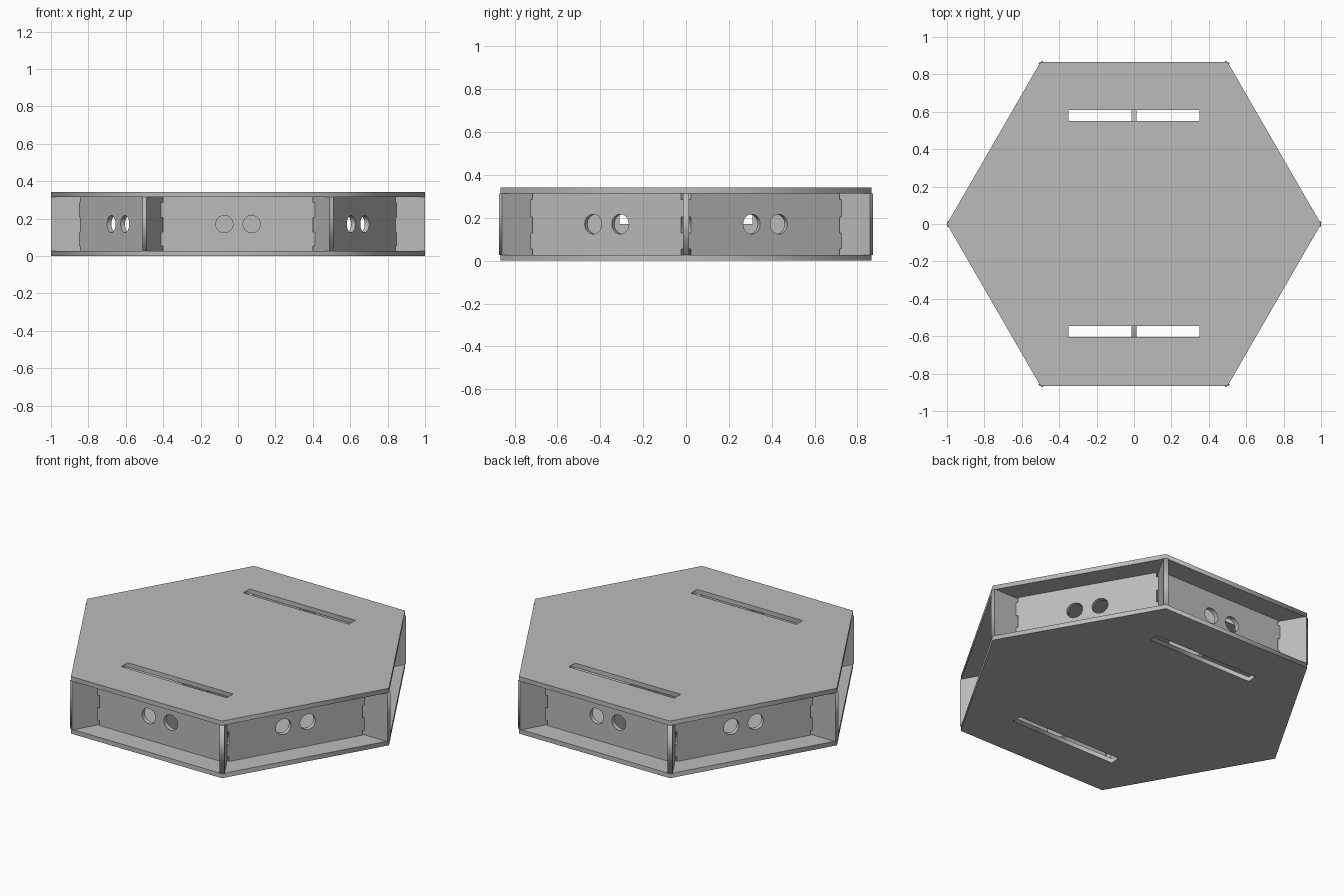
import bpy
from math import cos, sin, pi, radians
from mathutils import Matrix

cube = bpy.data.objects.get("Cube")
if cube:
    bpy.data.objects.remove(cube, do_unlink=True)

HEIGHT = 0.342
T = 0.027            # sheet thickness
APOTHEM = 0.74       # outer face of the side panels
MID = HEIGHT / 2
LOW, HIGH = T, HEIGHT - T

grey = bpy.data.materials.new("plain grey")
grey.use_nodes = True
colour = (0.5, 0.5, 0.5, 1)
grey.diffuse_color = colour
grey.node_tree.nodes["Principled BSDF"].inputs["Base Color"].default_value = colour


def rect(x0, x1, y0, y1):
    return [(x0, y0), (x1, y0), (x1, y1), (x0, y1)]


def circle(cx, cy, r, n=32):
    return [(cx + r * cos(2 * pi * i / n), cy + r * sin(2 * pi * i / n)) for i in range(n)]


def sheet(name, loops, matrix):
    """Flat cut sheet: first loop is the outline, the rest are openings."""
    curve = bpy.data.curves.new(name, "CURVE")
    curve.dimensions = "2D"
    curve.fill_mode = "BOTH"
    curve.extrude = T / 2
    for loop in loops:
        spline = curve.splines.new("POLY")
        spline.points.add(len(loop) - 1)
        for point, (x, y) in zip(spline.points, loop):
            point.co = (x, y, 0, 1)
        spline.use_cyclic_u = True
    temp = bpy.data.objects.new(name + "_curve", curve)
    bpy.context.collection.objects.link(temp)
    mesh = bpy.data.meshes.new_from_object(
        temp.evaluated_get(bpy.context.evaluated_depsgraph_get()))
    bpy.data.objects.remove(temp, do_unlink=True)
    mesh.name = name
    mesh.materials.clear()
    mesh.materials.append(grey)
    obj = bpy.data.objects.new(name, mesh)
    obj.matrix_world = matrix
    bpy.context.collection.objects.link(obj)
    return obj


def turn(angle):
    return Matrix.Rotation(radians(angle), 4, "Z")


upright = Matrix.Rotation(radians(90), 4, "X")

# Hexagonal top and bottom, each with two strap slots
hexagon = circle(0, 0, 1, 6)
slots = [rect(-0.35, 0.35, y - 0.03, y + 0.03) for y in (-0.575, 0.58)]
for name, z in (("bottom_plate", T / 2), ("top_plate", HEIGHT - T / 2)):
    sheet(name, [hexagon] + slots, Matrix.Translation((0, 0, z)))

# Recessed side panels with finger tabs and a pair of round holes
steps = [(LOW, 0.4), (0.055, 0.4), (0.055, 0.427), (0.13, 0.427), (0.13, 0.4),
         (0.205, 0.4), (0.205, 0.427), (0.287, 0.427), (0.287, 0.4), (HIGH, 0.4)]
panel = [(x, z) for z, x in steps] + [(-x, z) for z, x in reversed(steps)]
holes = [circle(x, MID, 0.046) for x in (-0.073, 0.073)]
for i in range(6):
    place = turn(60 * i) @ Matrix.Translation((0, -APOTHEM + T / 2, 0)) @ upright
    sheet(f"side_panel_{i + 1}", [panel] + holes, place)

# Radial fins at the six corners
for i in range(6):
    sheet(f"corner_fin_{i + 1}", [rect(0.79, 1, LOW, HIGH)], turn(60 * i) @ upright)

# Inner ribs: a lengthwise rib cut down in the middle, and a short crosswise one
inner = APOTHEM - T
rib = [(-inner, LOW), (inner, LOW), (inner, HIGH), (0.31, HIGH),
       (0.31, MID), (-0.31, MID), (-0.31, HIGH), (-inner, HIGH)]
sheet("lengthwise_rib", [rib], turn(90) @ upright)
sheet("crosswise_rib", [rect(-0.31, 0.31, LOW, HIGH)], upright)
